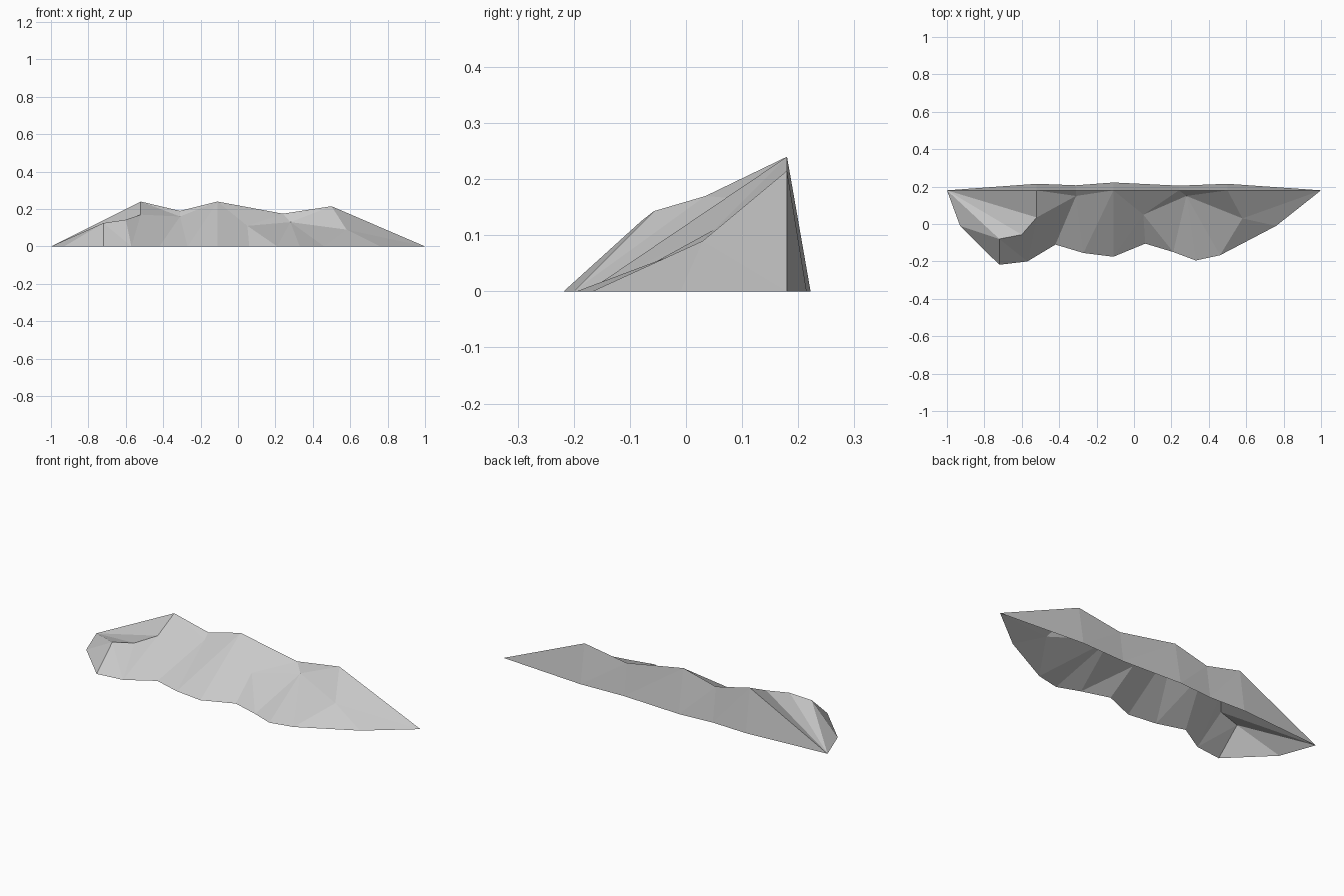
import bpy
import bmesh

cube = bpy.data.objects.get("Cube")
if cube:
    bpy.data.objects.remove(cube, do_unlink=True)

stone = bpy.data.materials.new("grey stone")
stone.use_nodes = True
colour = (0.58, 0.58, 0.58, 1)
stone.diffuse_color = colour
stone.node_tree.nodes["Principled BSDF"].inputs["Base Color"].default_value = colour

bm = bmesh.new()


def row(points):
    return [bm.verts.new(p) for p in points]


def stitch(upper, lower, steps, flip=False):
    """Join two rows with triangles; u steps along the upper row, l the lower."""
    i = j = 0
    for step in steps.replace(" ", ""):
        if step == "u":
            tri = [upper[i], lower[j], upper[i + 1]]
            i += 1
        else:
            tri = [upper[i], lower[j], lower[j + 1]]
            j += 1
        # Skip the collapsed triangles where the rows share a point
        if len(set(tri)) == 3:
            bm.faces.new(tri[::-1] if flip else tri)


# Pointed ends shared by every row
start_tip, end_tip = row([(-1, 0.18, 0), (1, 0.18, 0)])

# Crest: x and height, with the outward y of the back foot below it
crest = [(-0.52, 0.24, 0.215), (-0.31, 0.19, 0.207), (-0.11, 0.24, 0.222),
         (0.24, 0.175, 0.205), (0.50, 0.215, 0.215)]
ridge = [start_tip] + row([(x, 0.18, z) for x, z, y in crest]) + [end_tip]
back_foot = [start_tip] + row([(x, y, 0) for x, z, y in crest]) + [end_tip]

# Ledge row on the front; it touches the crest at the middle peak
shelf = row([(-0.72, -0.08, 0.125), (-0.60, -0.057, 0.143),
             (-0.52, 0.035, 0.17), (-0.31, 0.15, 0.16)])
spurs = row([(0.05, 0.05, 0.11), (0.28, 0.15, 0.13), (0.58, 0.03, 0.09)])
ledge = [start_tip] + shelf + [ridge[3]] + spurs + [end_tip]

# Scalloped foot on the ground
outline = [(-0.93, -0.01), (-0.72, -0.218), (-0.57, -0.20), (-0.42, -0.11),
           (-0.27, -0.155), (-0.11, -0.175), (0.06, -0.105), (0.21, -0.15),
           (0.33, -0.195), (0.46, -0.167), (0.76, -0.01)]
front_foot = [start_tip] + row([(x, y, 0) for x, y in outline]) + [end_tip]

# Rock faces, open underneath
stitch(ridge, ledge, "lllu luu llu lu lu l")
stitch(ledge, front_foot, "lu lluu lu lu lu llu llu lu l")
stitch(ridge, back_foot, "lu" * 6, flip=True)

mesh = bpy.data.meshes.new("rock_ledge")
bm.to_mesh(mesh)
bm.free()
mesh.materials.append(stone)
rock = bpy.data.objects.new("rock_ledge", mesh)
bpy.context.collection.objects.link(rock)
